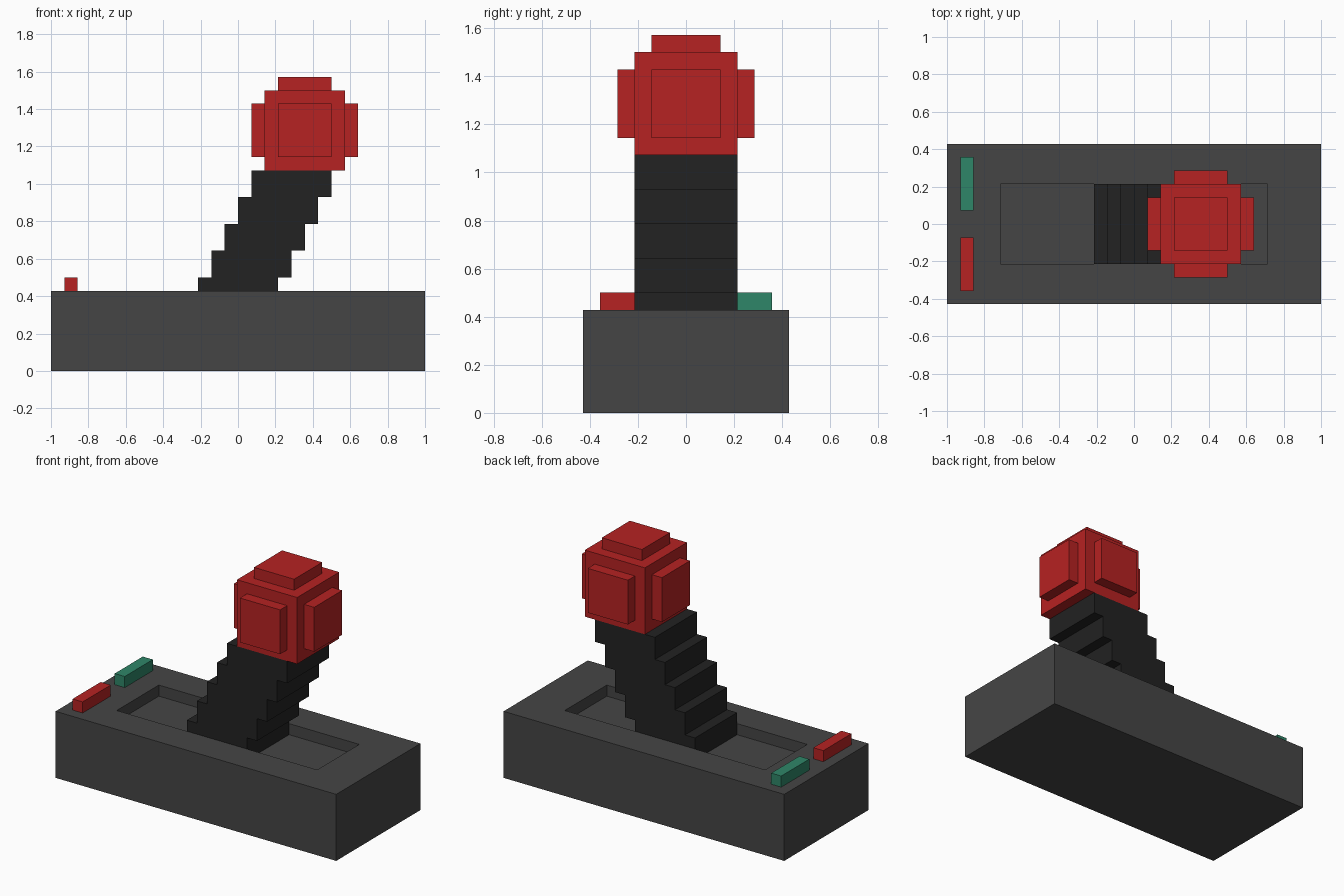
import bpy
import bmesh
from mathutils import Vector

if "Cube" in bpy.data.objects:
    bpy.data.objects.remove(bpy.data.objects["Cube"])

U = 1 / 14  # one block unit; the base is 28 units long


def material(name, rgb):
    m = bpy.data.materials.new(name)
    m.diffuse_color = (*rgb, 1)
    m.use_nodes = True
    m.node_tree.nodes["Principled BSDF"].inputs["Base Color"].default_value = m.diffuse_color
    return m


GREY = material("dark grey", (0.060, 0.060, 0.060))
BLACK = material("near black", (0.016, 0.016, 0.016))
RED = material("red", (0.468, 0.016, 0.016))
GREEN = material("green", (0.028, 0.238, 0.138))


def finish(name, bm, mat):
    bmesh.ops.recalc_face_normals(bm, faces=bm.faces)
    me = bpy.data.meshes.new(name)
    bm.to_mesh(me)
    bm.free()
    me.materials.append(mat)
    ob = bpy.data.objects.new(name, me)
    bpy.context.collection.objects.link(ob)
    return ob


def add_box(bm, lo, hi):
    """Add a box between two corners given in block units."""
    verts = bmesh.ops.create_cube(bm, size=1)["verts"]
    lo, hi = Vector(lo), Vector(hi)
    for v in verts:
        v.co = ((lo + hi) / 2 + v.co * (hi - lo)) * U
    return verts


def box(name, lo, hi, mat):
    bm = bmesh.new()
    add_box(bm, lo, hi)
    return finish(name, bm, mat)


# Base block with a rectangular slot sunk one unit into its top
bm = bmesh.new()
add_box(bm, (-14, -6, 0), (14, 6, 6))
top = max(bm.faces, key=lambda f: f.calc_center_median().z)
bmesh.ops.inset_individual(bm, faces=[top], thickness=U)
for v in top.verts:
    v.co.x = (10 if v.co.x > 0 else -10) * U
    v.co.y = (3 if v.co.y > 0 else -3) * U
floor = bmesh.ops.extrude_discrete_faces(bm, faces=[top])["faces"][0]
bmesh.ops.translate(bm, verts=floor.verts, vec=(0, 0, -U))
finish("base", bm, GREY)

# Leaning lever: stepped side profile extruded across y
left, right = [], []
for i in range(5):
    for z in (5 + 2 * i, 7 + 2 * i):
        left.append((i - 3, z))
        right.append((i + 3, z))
bm = bmesh.new()
side = bm.faces.new([bm.verts.new((x * U, -3 * U, z * U))
                     for x, z in right + left[::-1]])
ext = bmesh.ops.extrude_face_region(bm, geom=[side])["geom"]
bmesh.ops.translate(bm, verts=[g for g in ext if isinstance(g, bmesh.types.BMVert)],
                    vec=(0, 6 * U, 0))
finish("lever", bm, BLACK)

# Knob: cube with a raised square on each exposed side
centre = Vector((5, 0, 18))
box("knob", centre - Vector((3, 3, 3)), centre + Vector((3, 3, 3)), RED)
for name, d in (("left", (-1, 0, 0)), ("right", (1, 0, 0)), ("front", (0, -1, 0)),
                ("back", (0, 1, 0)), ("top", (0, 0, 1))):
    mid = centre + Vector(d) * 3.5
    half = Vector([0.5 if c else 2 for c in d])
    box("knob_" + name + "_pad", mid - half, mid + half, RED)

# Two indicator bars on the left end of the base
box("red_indicator", (-13, -5, 6), (-12, -1, 7), RED)
box("green_indicator", (-13, 1, 6), (-12, 5, 7), GREEN)
